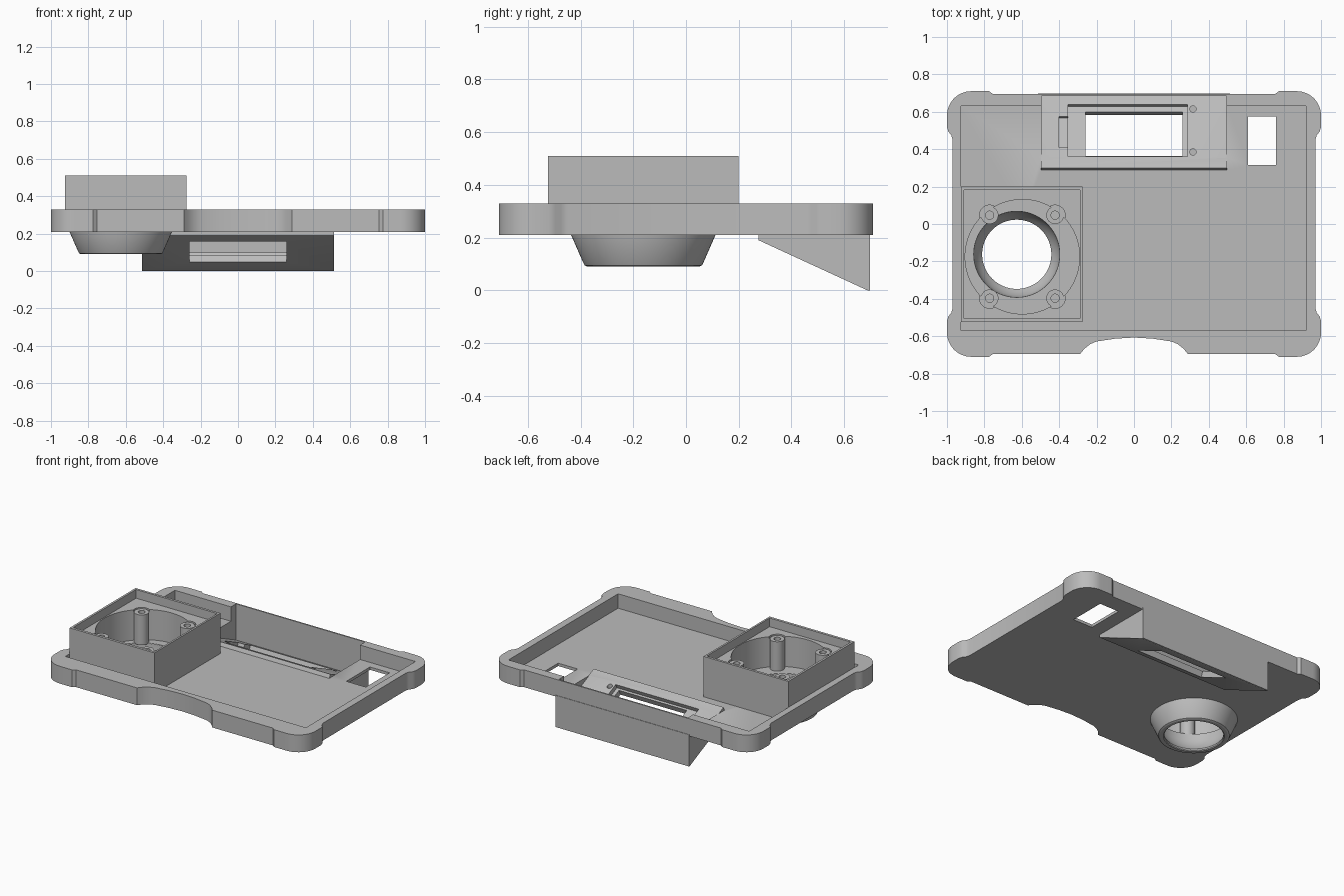
import bpy, bmesh, math

if "Cube" in bpy.data.objects:
    bpy.data.objects.remove(bpy.data.objects["Cube"])

grey = bpy.data.materials.new("light_grey")
grey.diffuse_color = (0.5, 0.5, 0.5, 1)
grey.use_nodes = True
grey.node_tree.nodes["Principled BSDF"].inputs["Base Color"].default_value = grey.diffuse_color


def finish(name, bm):
    bmesh.ops.recalc_face_normals(bm, faces=bm.faces)
    mesh = bpy.data.meshes.new(name)
    bm.to_mesh(mesh)
    bm.free()
    mesh.materials.append(grey)
    ob = bpy.data.objects.new(name, mesh)
    bpy.context.collection.objects.link(ob)
    return ob


def prism(name, pts, a, b, axis="z"):
    """Extrude a 2D outline from a to b along z (xy outline) or x (yz outline)."""
    bm = bmesh.new()
    place = (lambda p, t: (p[0], p[1], t)) if axis == "z" else (lambda p, t: (t, p[0], p[1]))
    low = [bm.verts.new(place(p, a)) for p in pts]
    high = [bm.verts.new(place(p, b)) for p in pts]
    bm.faces.new(low)
    bm.faces.new(high)
    n = len(pts)
    for i in range(n):
        j = (i + 1) % n
        bm.faces.new((low[i], low[j], high[j], high[i]))
    return finish(name, bm)


def box(name, x0, x1, y0, y1, z0, z1):
    return prism(name, [(x0, y0), (x1, y0), (x1, y1), (x0, y1)], z0, z1)


def disc(name, x, y, r, z0, z1, n=64):
    pts = [(x + r * math.cos(2 * math.pi * i / n), y + r * math.sin(2 * math.pi * i / n)) for i in range(n)]
    return prism(name, pts, z0, z1)


def lathe(name, profile, x, y, n=96):
    """Revolve a closed (radius, z) profile about a vertical axis."""
    bm = bmesh.new()
    rings = [[bm.verts.new((x + r * math.cos(2 * math.pi * i / n), y + r * math.sin(2 * math.pi * i / n), z))
              for r, z in profile] for i in range(n)]
    m = len(profile)
    for i in range(n):
        a, b = rings[i], rings[(i + 1) % n]
        for k in range(m):
            bm.faces.new((a[k], b[k], b[(k + 1) % m], a[(k + 1) % m]))
    return finish(name, bm)


def combine(target, tool, op="DIFFERENCE"):
    mod = target.modifiers.new("bool", "BOOLEAN")
    mod.operation = op
    mod.solver = "EXACT"
    mod.object = tool
    bpy.context.view_layer.objects.active = target
    bpy.ops.object.modifier_apply(modifier=mod.name)
    bpy.data.objects.remove(tool, do_unlink=True)


# --- plate outline: bulging rounded corners, finger notch at the front
corner = [(.97, .45), (.977, .475), (.993, .495), (1, .52)]
corner += [(.87 + .13 * math.cos(math.radians(a)), .58 + .13 * math.sin(math.radians(a))) for a in range(0, 91, 6)]
corner += [(.775, .71), (.755, .695)]
right = [(0, -.607), (.1, -.613), (.2, -.628), (.235, -.643), (.265, -.667), (.288, -.695)]
right += [(x, -y) for x, y in reversed(corner)] + corner
outline = right + [(-x, y) for x, y in reversed(right) if x > 0]
FLOOR = .23
plate = prism("base_plate", outline, .21, .33)
combine(plate, box("cut", -.925, .92, -.57, .63, FLOOR, .5))

# --- sloped display housing under the back edge
combine(plate, prism("housing", [(.275, .19), (.275, .22), (.698, .22), (.698, 0), (.688, 0)],
                     -.512, .512, "x"), "UNION")
SLOPE = .457
ANG = math.atan(SLOPE)
NY, NZ = math.sin(ANG), math.cos(ANG)


def on_slope(y, d=0):
    """Point on the sloped display face, shifted d along its normal."""
    return (y + d * NY, .255 - (y - .30) * SLOPE + d * NZ)


def slope_block(x0, x1, y0, y1, d0, d1):
    pts = [on_slope(y0, d0), on_slope(y1, d0), on_slope(y1, d1), on_slope(y0, d1)]
    return prism("slope_block", pts, x0, x1, "x")


def lowered(y):
    return (y, on_slope(y)[1] - .013)


combine(plate, prism("cut", [(.287, .5), (.685, .5), lowered(.685), lowered(.287)], -.495, .495, "x"))
combine(plate, slope_block(-.498, .498, .30, .69, -.04, 0), "UNION")

# --- display rebate, window and screw holes
combine(plate, slope_block(-.352, .285, .362, .64, -.03, .03))
combine(plate, slope_block(-.40, -.34, .41, .575, -.02, .03))
combine(plate, slope_block(-.26, .26, .375, .6125, -.15, .01))
for y in (.385, .615):
    combine(plate, disc("cut", .315, y, .017, on_slope(y)[1] - .035, .4, 24))

# --- switch opening and speaker opening through the plate
combine(plate, box("cut", .61, .76, .315, .575, 0, .5))
HX, HY = -.627, -.162
combine(plate, disc("cut", HX, HY, .232, .1, .5, 96))

# --- raised square box with shallow ledge and round pocket
CX, CY = -.597, -.175
case = box("raised_box", -.925, -.275, -.523, .2, .22, .51)
combine(case, box("cut", -.91, -.288, -.505, .183, .45, .6))
combine(case, disc("cut", CX, CY, .306, .24, .5, 96))
combine(case, disc("cut", HX, HY, .232, .1, .5, 96))

# --- four screw posts standing in the pocket
for sx in (-1, 1):
    for sy in (-1, 1):
        x, y = CX + sx * .175, CY + sy * .222
        combine(case, disc("cut", x, y, .054, .437, .5, 32))
        post = disc("screw_post", x, y, .047, .235, .444, 32)
        combine(post, disc("cut", x, y, .022, .36, .5, 24))

# --- tapered round nozzle below the plate
lathe("round_nozzle", [(.274, .238), (.274, .21), (.228, .105), (.223, .095), (.213, .09), (.192, .09),
                       (.186, .095), (.185, .105), (.20, .125), (.218, .155), (.228, .19), (.23, .238)], HX, HY)

# --- smooth the round surfaces, keep edges sharp
for ob in list(bpy.context.scene.objects):
    bpy.ops.object.select_all(action="DESELECT")
    ob.select_set(True)
    bpy.context.view_layer.objects.active = ob
    bpy.ops.object.shade_smooth_by_angle(angle=math.radians(25))
